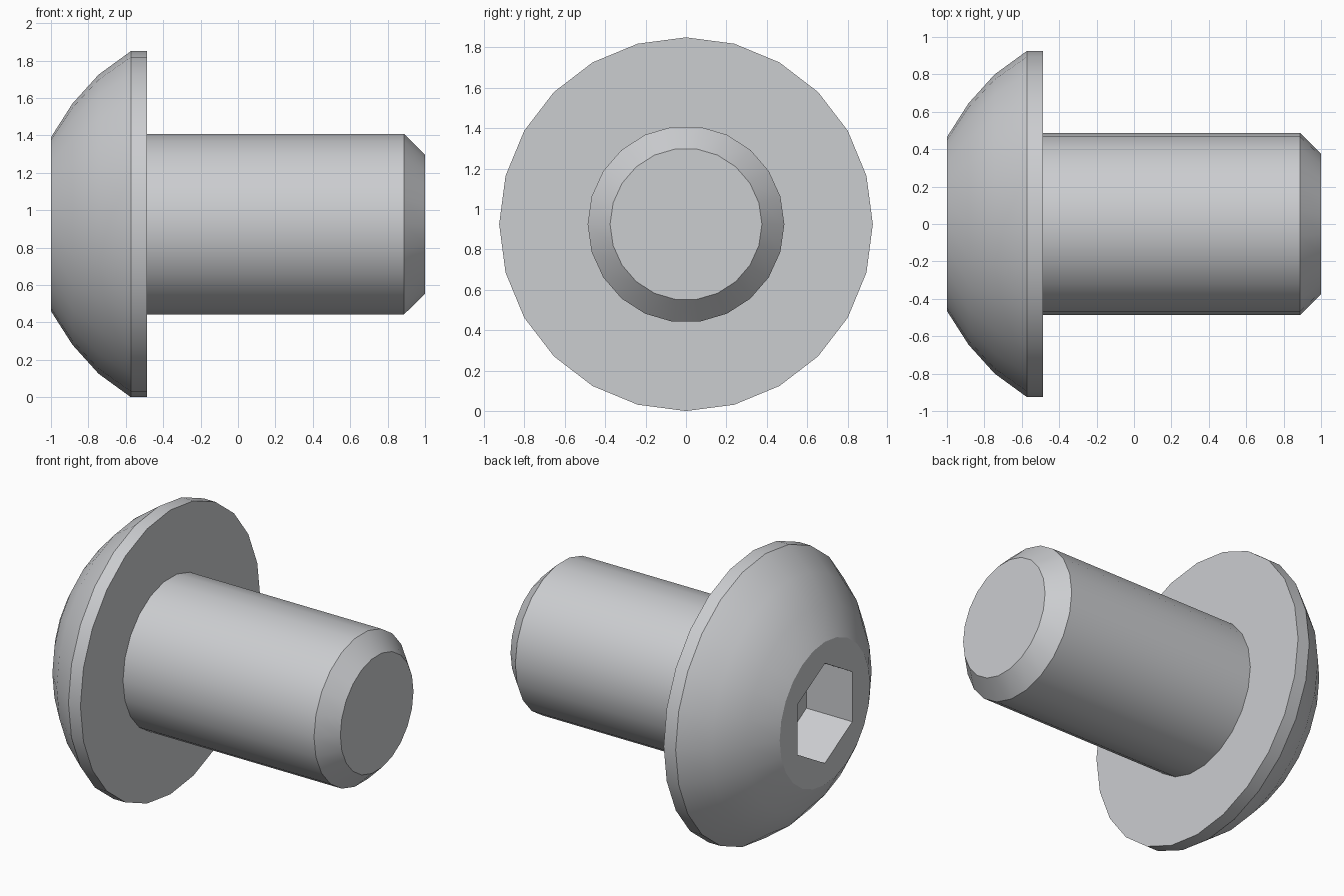
import bpy, bmesh, math

if "Cube" in bpy.data.objects:
    bpy.data.objects.remove(bpy.data.objects["Cube"])

CZ = 0.925  # height of the bolt axis

steel = bpy.data.materials.new("light_steel")
steel.diffuse_color = (0.6, 0.61, 0.63, 1)
steel.use_nodes = True
steel.node_tree.nodes["Principled BSDF"].inputs["Base Color"].default_value = steel.diffuse_color


def ring(bm, x, r, n, turn=0.0):
    """Closed polygon of n vertices around the bolt axis."""
    vs = []
    for i in range(n):
        a = turn + 2 * math.pi * i / n
        vs.append(bm.verts.new((x, r * math.cos(a), CZ + r * math.sin(a))))
    return vs


def skin(bm, a, b):
    """Quads between two rings of equal count."""
    n = len(a)
    for i in range(n):
        j = (i + 1) % n
        bm.faces.new((a[i], a[j], b[j], b[i]))


def loop_edges(bm, vs):
    out = []
    for i in range(len(vs)):
        pair = (vs[i], vs[(i + 1) % len(vs)])
        out.append(bm.edges.get(pair) or bm.edges.new(pair))
    return out


def annulus(bm, outer, inner):
    """Flat face between an outline and a hole."""
    bmesh.ops.triangle_fill(bm, use_beauty=True,
                            edges=loop_edges(bm, outer) + loop_edges(bm, inner))


def finish(bm, name):
    bmesh.ops.recalc_face_normals(bm, faces=bm.faces[:])
    me = bpy.data.meshes.new(name)
    bm.to_mesh(me)
    bm.free()
    me.materials.append(steel)
    ob = bpy.data.objects.new(name, me)
    bpy.context.collection.objects.link(ob)
    bpy.ops.object.select_all(action='DESELECT')
    ob.select_set(True)
    bpy.context.view_layer.objects.active = ob
    bpy.ops.object.shade_smooth_by_angle(angle=math.radians(25))
    return ob


# Button head: domed rings, short rim, hex socket, flat underside
bm = bmesh.new()
profile = [(-1, 0.465), (-0.885, 0.645), (-0.745, 0.80), (-0.573, 0.925), (-0.487, 0.925)]
rings = [ring(bm, x, r, 24) for x, r in profile]
for a, b in zip(rings, rings[1:]):
    skin(bm, a, b)
mouth = ring(bm, -1, 0.325, 6, math.pi / 2)
floor = ring(bm, -0.67, 0.325, 6, math.pi / 2)
skin(bm, mouth, floor)
bm.faces.new(floor)
annulus(bm, rings[0], mouth)
annulus(bm, rings[-1], ring(bm, -0.487, 0.487, 22))
finish(bm, "button_head")

# Shank with chamfered tip
bm = bmesh.new()
rings = [ring(bm, x, r, 22) for x, r in [(-0.487, 0.487), (0.888, 0.487), (1, 0.376)]]
for a, b in zip(rings, rings[1:]):
    skin(bm, a, b)
bm.faces.new(rings[-1])
finish(bm, "shank")
